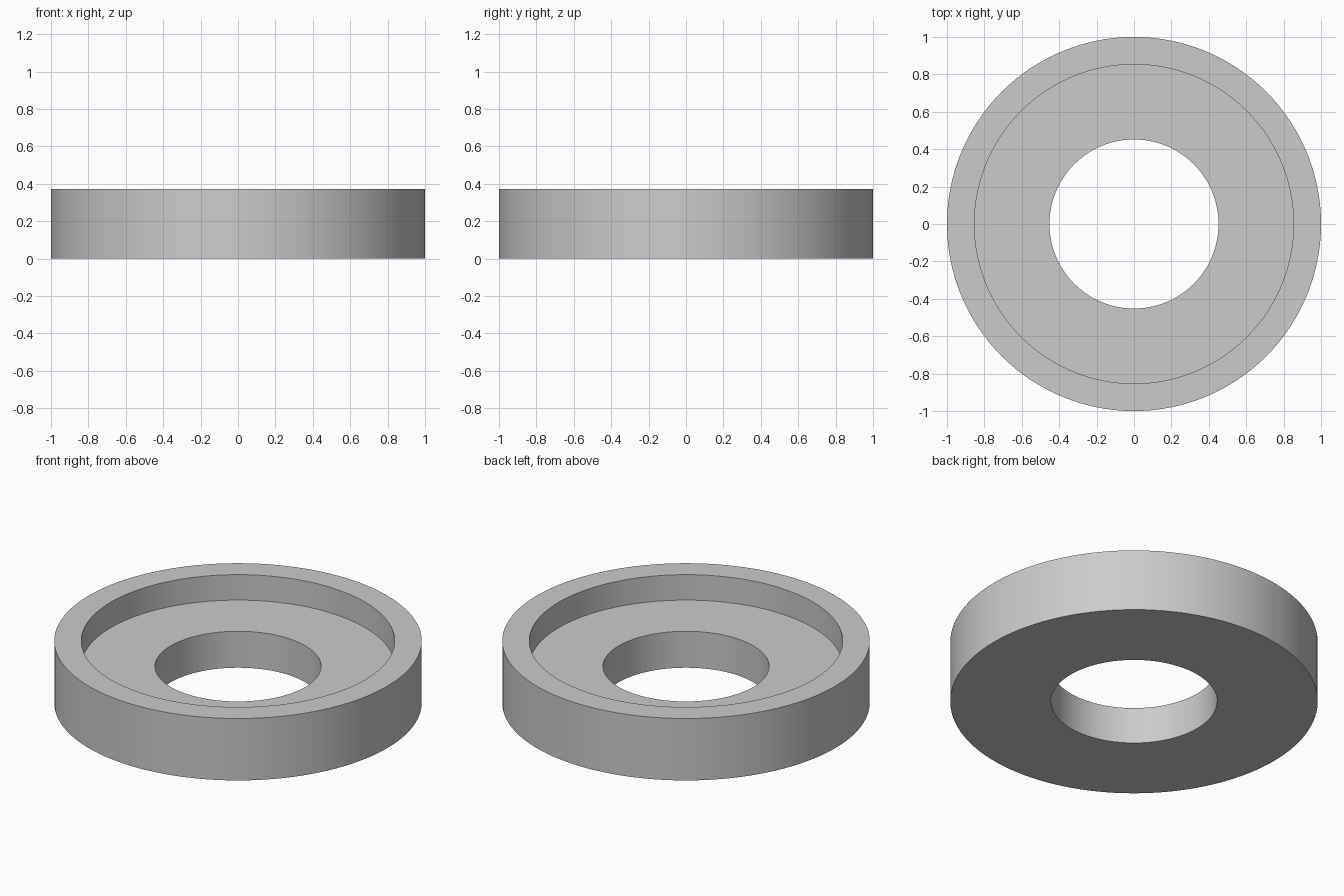
import bpy, bmesh, math

cube = bpy.data.objects.get("Cube")
if cube:
    bpy.data.objects.remove(cube, do_unlink=True)

SEGMENTS = 128
OUTER, RECESS, BORE = 1.0, 0.853, 0.452
HEIGHT, FLOOR = 0.372, 0.219

# Plain grey material
grey = bpy.data.materials.new("light_grey")
grey.use_nodes = True
colour = (0.6, 0.6, 0.6, 1)
grey.diffuse_color = colour
grey.node_tree.nodes["Principled BSDF"].inputs["Base Color"].default_value = colour

# Cross-section of the ring as (radius, height): outer wall, rim, recess, bore
profile = [(BORE, 0), (OUTER, 0), (OUTER, HEIGHT),
           (RECESS, HEIGHT), (RECESS, FLOOR), (BORE, FLOOR)]

# Revolve the closed section around the vertical axis
bm = bmesh.new()
verts = [bm.verts.new((r, 0, z)) for r, z in profile]
edges = [bm.edges.new((v, verts[(i + 1) % len(verts)])) for i, v in enumerate(verts)]
bmesh.ops.spin(bm, geom=verts + edges, cent=(0, 0, 0), axis=(0, 0, 1),
               angle=math.tau, steps=SEGMENTS, use_merge=True)
bmesh.ops.remove_doubles(bm, verts=bm.verts, dist=0.0001)
bmesh.ops.recalc_face_normals(bm, faces=bm.faces)

mesh = bpy.data.meshes.new("recessed_ring")
bm.to_mesh(mesh)
bm.free()
mesh.materials.append(grey)
ring = bpy.data.objects.new("recessed_ring", mesh)
bpy.context.collection.objects.link(ring)

# Smooth walls with crisp rims
bpy.ops.object.select_all(action="DESELECT")
ring.select_set(True)
bpy.context.view_layer.objects.active = ring
bpy.ops.object.shade_smooth_by_angle(angle=math.radians(30))
